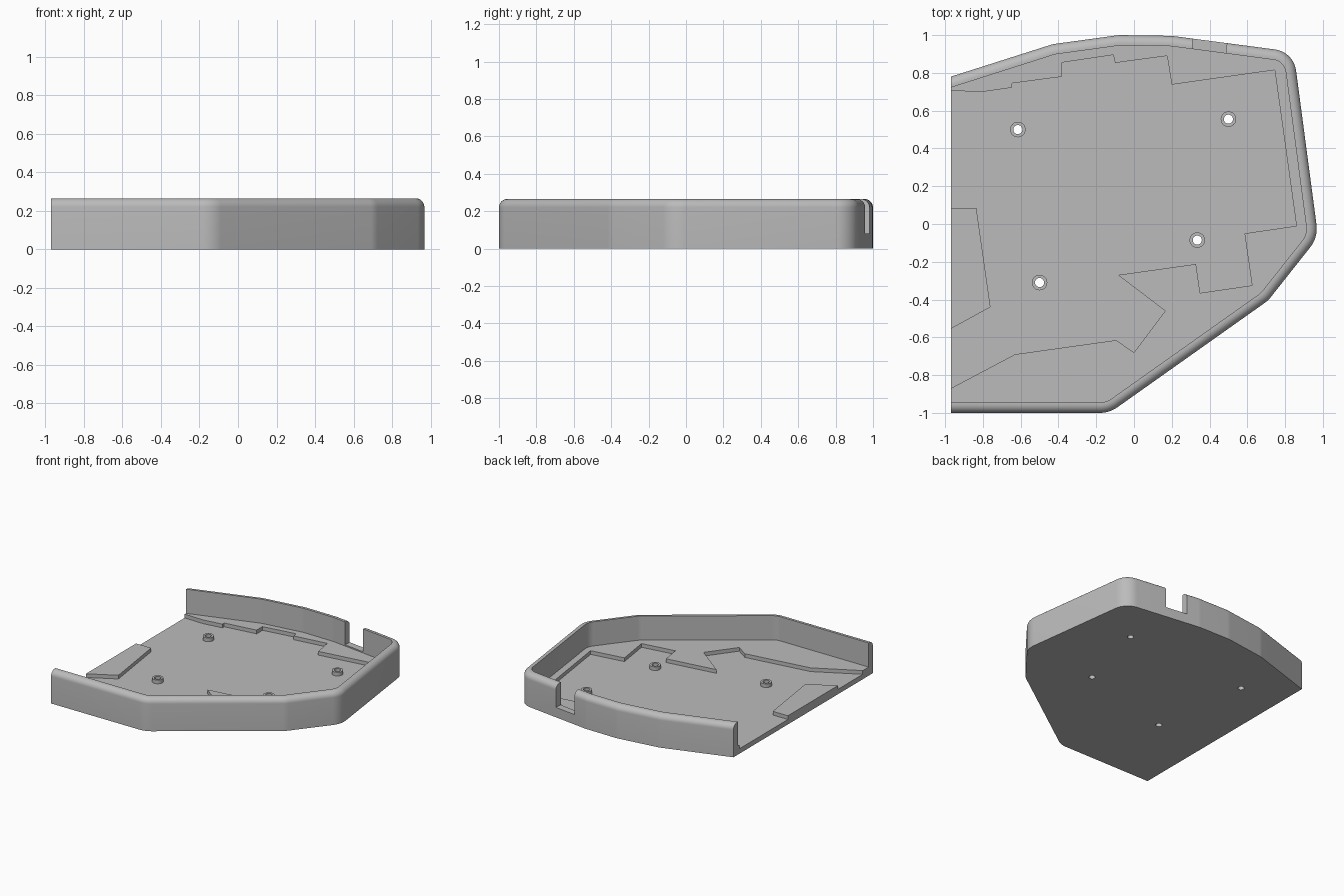
import bpy, bmesh, math
from mathutils import Vector

if "Cube" in bpy.data.objects:
    bpy.data.objects.remove(bpy.data.objects["Cube"])

grey = bpy.data.materials.new("plain grey")
grey.diffuse_color = (0.5, 0.5, 0.5, 1)
grey.use_nodes = True
grey.node_tree.nodes["Principled BSDF"].inputs["Base Color"].default_value = grey.diffuse_color

WALL, TOP, FLOOR, LEDGE, FILLET = 0.055, 0.265, 0.04, 0.07, 0.045

# Outline corners (x, y, rounding radius), clockwise from the back of the open left side
CORNERS = [(-0.97, 0.78, 0), (-0.43, 0.952, 0.2), (-0.08, 1.0, 0.2), (0.2, 0.996, 0.2),
           (0.845, 0.911, 0.13), (0.975, -0.07, 0.16), (0.71, -0.405, 0.16),
           (-0.13, -1.0, 0.16), (-0.97, -1.0, 0)]


def outline(d):
    """Rounded outline moved inward by d, with the open left side kept in place."""
    n = len(CORNERS)
    pts = [Vector(c[:2]) for c in CORNERS]
    lines = []
    for i in range(n):
        a, b = pts[i], pts[(i + 1) % n]
        t = (b - a).normalized()
        inward = Vector((t.y, -t.x))
        lines.append((a + inward * (d if i < n - 1 else 0), t))
    moved = []
    for i in range(n):
        (p, t), (q, u) = lines[i - 1], lines[i]
        moved.append(p + t * ((q - p).cross(u) / t.cross(u)))
    out = []
    for i, c in enumerate(CORNERS):
        if c[2] == 0:
            out.append(moved[i])
            continue
        t, u = lines[i - 1][1], lines[i][1]
        turn = t.angle(u)
        r = c[2] - d
        start = moved[i] - t * r * math.tan(turn / 2)
        centre = start + Vector((t.y, -t.x)) * r
        steps = 12 if turn > 0.25 else 5
        for k in range(steps + 1):
            a = -turn * k / steps
            v = start - centre
            out.append(centre + Vector((v.x * math.cos(a) - v.y * math.sin(a),
                                        v.x * math.sin(a) + v.y * math.cos(a))))
    return out


def finish(name, bm):
    bmesh.ops.recalc_face_normals(bm, faces=bm.faces[:])
    me = bpy.data.meshes.new(name)
    bm.to_mesh(me)
    bm.free()
    me.materials.append(grey)
    ob = bpy.data.objects.new(name, me)
    bpy.context.collection.objects.link(ob)
    return ob


def prism(name, pts, z0, z1):
    bm = bmesh.new()
    f = bm.faces.new([bm.verts.new((p[0], p[1], z0)) for p in pts])
    ext = bmesh.ops.extrude_face_region(bm, geom=[f])
    bmesh.ops.translate(bm, vec=(0, 0, z1 - z0),
                        verts=[v for v in ext["geom"] if isinstance(v, bmesh.types.BMVert)])
    return finish(name, bm)


def circle(x, y, r, n=32):
    return [(x + r * math.cos(2 * math.pi * i / n), y + r * math.sin(2 * math.pi * i / n))
            for i in range(n)]


def cut(ob, cutter):
    cutter.hide_render = True
    cutter.hide_viewport = True
    mod = ob.modifiers.new(cutter.name, "BOOLEAN")
    mod.operation, mod.solver, mod.object = "DIFFERENCE", "EXACT", cutter


# Tray body: wall section with a rounded outer top edge, swept along the outline
section = [(0, 0)]
for k in range(9):
    a = math.pi / 2 * k / 8
    section.append((FILLET * (1 - math.cos(a)), TOP - FILLET * (1 - math.sin(a))))
section += [(WALL, TOP), (WALL, FLOOR)]
bm = bmesh.new()
rows = [[bm.verts.new((p.x, p.y, z)) for p in outline(d)] for d, z in section]
for a, b in zip(rows, rows[1:]):
    for i in range(len(a) - 1):
        bm.faces.new((a[i], a[i + 1], b[i + 1], b[i]))
bm.faces.new(rows[0])
bm.faces.new(rows[-1])
bm.faces.new([r[0] for r in rows] + [r[-1] for r in reversed(rows)])
tray = finish("tray_body", bm)

# Cable slot through the back wall
cut(tray, prism("slot_cutter", [(0.305, 0.85), (0.48, 0.83), (0.5, 1.05), (0.315, 1.07)], 0.08, 0.4))

# Raised stepped ledge around the inside of the wall
steps = [(-0.97, 0.705), (-0.8, 0.70), (-0.645, 0.722), (-0.645, 0.745), (-0.38, 0.78),
         (-0.38, 0.855), (-0.11, 0.895), (-0.1, 0.853), (0.175, 0.89), (0.2, 0.738),
         (0.745, 0.815), (0.86, -0.01), (0.585, -0.05), (0.625, -0.325), (0.35, -0.365),
         (0.328, -0.212), (-0.085, -0.27), (0.165, -0.46), (0.0, -0.68), (-0.095, -0.615),
         (-0.63, -0.69), (-0.97, -0.87)]
prism("stepped_ledge", steps + [tuple(p) for p in reversed(outline(WALL))], FLOOR, LEDGE)

# Raised pad at the open left side
prism("side_pad", [(-0.97, 0.085), (-0.835, 0.085), (-0.76, -0.44), (-0.97, -0.555)], FLOOR, LEDGE)

# Screw posts with holes running through the floor
for i, (x, y) in enumerate([(-0.615, 0.5), (0.5, 0.555), (0.335, -0.085), (-0.5, -0.31)]):
    post = prism(f"screw_post_{i + 1}", circle(x, y, 0.041), FLOOR - 0.01, LEDGE)
    hole = prism(f"hole_cutter_{i + 1}", circle(x, y, 0.024), -0.1, 0.2)
    cut(tray, hole)
    cut(post, hole)

# Smooth the rounded edges, keep the corners sharp
for ob in list(bpy.context.collection.objects):
    if ob.hide_render:
        continue
    bpy.ops.object.select_all(action="DESELECT")
    ob.select_set(True)
    bpy.context.view_layer.objects.active = ob
    bpy.ops.object.shade_smooth_by_angle(angle=math.radians(30))
